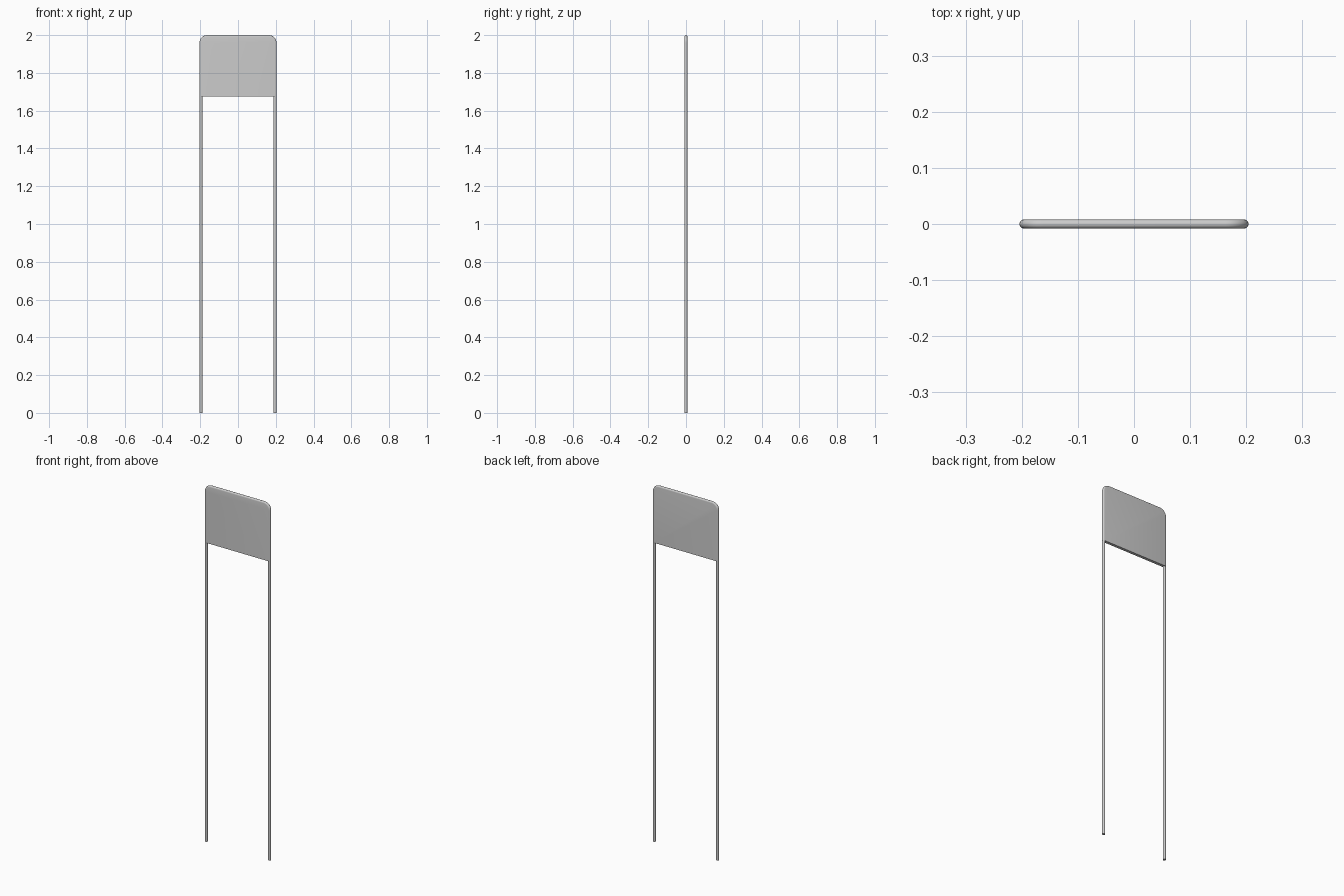
import bpy, bmesh, math

if "Cube" in bpy.data.objects:
    bpy.data.objects.remove(bpy.data.objects["Cube"])

HALF, TOP, BEND = 0.196, 1.992, 0.033   # centreline half width, top height, corner radius


def u_path(bottom, steps=10):
    """Centreline (x, z) with outward normals, left foot to right foot."""
    pts = [(-HALF, bottom, -1, 0)]
    for cx, start in ((-HALF + BEND, math.pi), (HALF - BEND, math.pi / 2)):
        for i in range(steps + 1):
            a = start - i / steps * math.pi / 2
            nx, nz = math.cos(a), math.sin(a)
            pts.append((cx + BEND * nx, TOP - BEND + BEND * nz, nx, nz))
    pts.append((HALF, bottom, 1, 0))
    return pts


def bridge(bm, r0, r1):
    for i in range(len(r0) - 1):
        bm.faces.new((r0[i], r0[i + 1], r1[i + 1], r1[i]))


def finish(bm, name):
    bmesh.ops.recalc_face_normals(bm, faces=bm.faces)
    mesh = bpy.data.meshes.new(name)
    bm.to_mesh(mesh)
    bm.free()
    ob = bpy.data.objects.new(name, mesh)
    bpy.context.collection.objects.link(ob)
    bpy.ops.object.select_all(action='DESELECT')
    ob.select_set(True)
    bpy.context.view_layer.objects.active = ob
    bpy.ops.object.shade_smooth_by_angle(angle=math.radians(35))


def sweep(bm, path, r, angles):
    return [[bm.verts.new((x + nx * r * math.cos(a), r * math.sin(a), z + nz * r * math.cos(a)))
             for a in angles] for x, z, nx, nz in path]


# Bent tube frame with two legs
bm = bmesh.new()
n = 20
rings = sweep(bm, u_path(0), 0.0076, [2 * math.pi * i / n for i in range(n)])
for a, b in zip(rings, rings[1:]):
    bridge(bm, a + a[:1], b + b[:1])
bm.faces.new(rings[0])
bm.faces.new(rings[-1])
finish(bm, "tube_frame")

# Flat panel wrapped round the top of the frame, with rounded edges
bm = bmesh.new()
m = 12
rows = sweep(bm, u_path(1.675), 0.008, [math.pi * (i / m - 0.5) for i in range(m + 1)])
for a, b in zip(rows, rows[1:]):
    bridge(bm, a, b)
bm.faces.new([r[0] for r in rows])
bm.faces.new([r[-1] for r in rows])
bm.faces.new(rows[0] + rows[-1][::-1])
finish(bm, "sign_panel")
